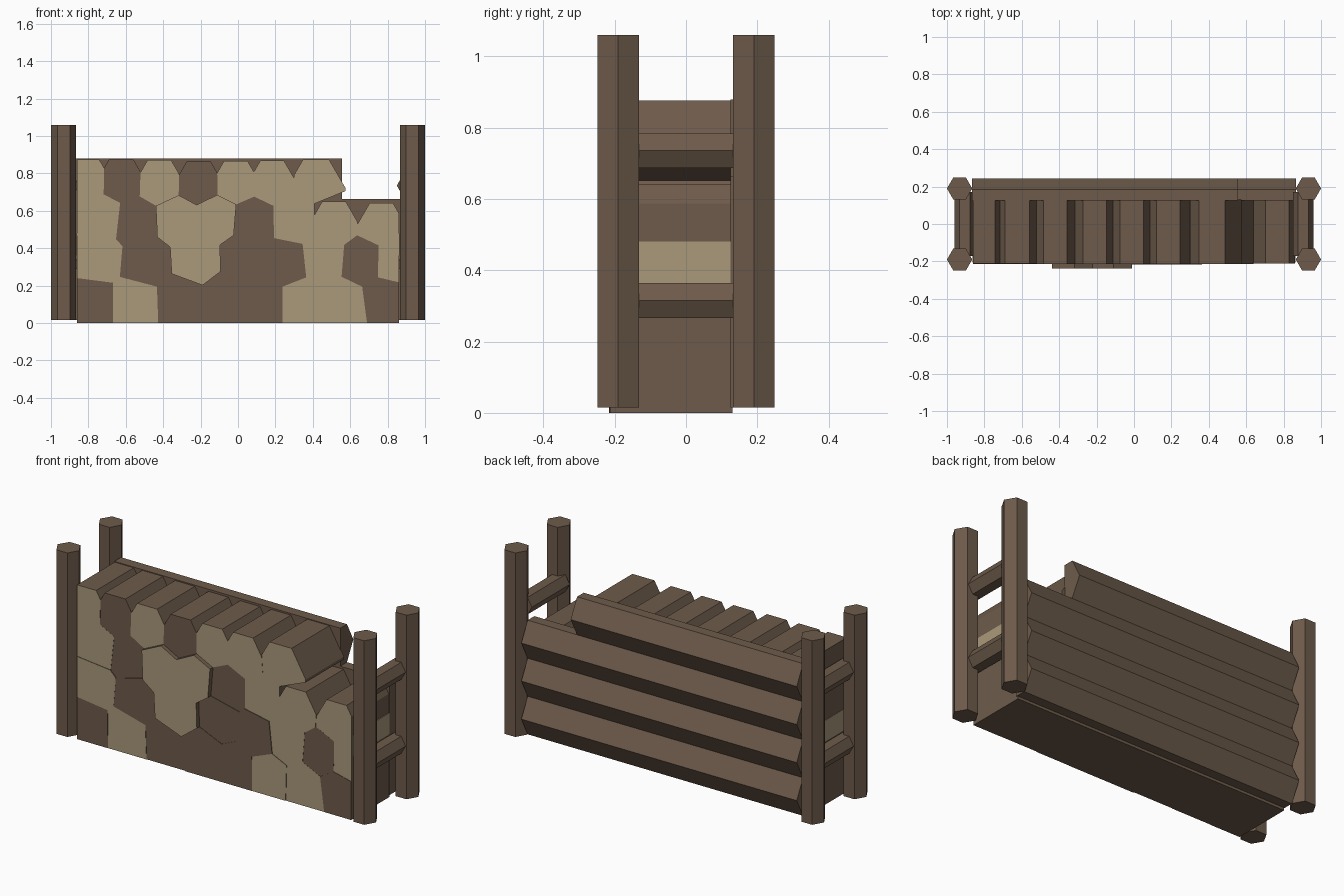
import bpy, bmesh, math, random
from mathutils import Vector

if "Cube" in bpy.data.objects:
    bpy.data.objects.remove(bpy.data.objects["Cube"])

random.seed(4)


def material(name, rgb):
    m = bpy.data.materials.new(name)
    m.diffuse_color = (*rgb, 1)
    m.use_nodes = True
    m.node_tree.nodes["Principled BSDF"].inputs["Base Color"].default_value = m.diffuse_color
    return m


BARK = material("brown bark", (0.155, 0.105, 0.07))
CUT = material("pale cut wood", (0.40, 0.32, 0.195))


def prism(name, profile, axis, lo, hi, mats=(BARK,)):
    """Extrude a closed 2D profile along one axis; the other two axes keep their order."""
    def place(p, t):
        c = list(p)
        c.insert(axis, t)
        return Vector(c)
    bm = bmesh.new()
    a = [bm.verts.new(place(p, lo)) for p in profile]
    b = [bm.verts.new(place(p, hi)) for p in profile]
    bm.faces.new(a)
    bm.faces.new(b)
    n = len(profile)
    for i in range(n):
        j = (i + 1) % n
        bm.faces.new((a[i], a[j], b[j], b[i]))
    bmesh.ops.recalc_face_normals(bm, faces=bm.faces)
    if len(mats) > 1:                       # pale front end
        for f in bm.faces:
            f.material_index = int(f.normal.y < -0.9)
    me = bpy.data.meshes.new(name)
    bm.to_mesh(me)
    bm.free()
    for m in mats:
        me.materials.append(m)
    ob = bpy.data.objects.new(name, me)
    bpy.context.collection.objects.link(ob)
    return ob


def hexagon(cx, cy, r):
    return [(cx + r * math.cos(math.radians(60 * k)),
             cy + r * math.sin(math.radians(60 * k))) for k in range(6)]


def clip(poly, n, d):
    """Keep the part of a convex polygon where p.n <= d."""
    out = []
    for i, p in enumerate(poly):
        q = poly[(i + 1) % len(poly)]
        sp, sq = p.dot(n) - d, q.dot(n) - d
        if sp <= 0:
            out.append(p)
        if sp * sq < 0:
            out.append(p.lerp(q, sp / (sp - sq)))
    return out


# corner posts and end rails
for sx in (-1, 1):
    side = "left" if sx < 0 else "right"
    for sy in (-1, 1):
        end = "front" if sy < 0 else "back"
        prism(f"{end}_{side}_post", hexagon(sx * 0.9325, sy * 0.19, 0.0675), 2, 0.015, 1.06)
    for z in (0.315, 0.735):
        prism(f"{side}_rail", hexagon(sx * 0.905, z, 0.056), 1, -0.17, 0.17)
    # pale split face on the end of the stack
    x = sx * 0.861
    prism(f"{side}_split_face", [(x - .003, .36), (x + .003, .36), (x + .003, .48), (x - .003, .48)],
          1, -0.205, 0.13, (CUT,))

# long back logs, the top one shorter
for z in (0.123, 0.339, 0.555, 0.771):
    h = 0.108
    prism("back_log", [(0.125, z - h), (0.185, z - h), (0.242, z), (0.185, z + h), (0.125, z + h)],
          0, -0.865, 0.555 if z > 0.7 else 0.865)

# firewood rows: height, log centres, and which logs show pale ends
rows = [
    (0.12, (-.78, -.55, -.30, -.07, .13, .34, .57, .79), "01000110"),
    (0.34, (-.76, -.50, -.22, .03, .25, .45, .67, .83), "10100101"),
    (0.55, (-.74, -.55, -.33, -.12, .08, .30, .52, .76), "10110111"),
    (0.77, (-.80, -.62, -.42, -.22, -.01, .18, .42), "1010111"),
]
logs = []
for r, (z, xs, pale) in enumerate(rows):
    for x, c in zip(xs, pale):
        p = Vector((x + random.uniform(-.01, .01), z + random.uniform(-.018, .018)))
        logs.append((r, p, c == "1"))

for r, p, pale in logs:
    right = 0.575 if r == 3 else 0.86
    poly = [Vector(c) for c in ((-.862, 0), (right, 0), (right, .875), (-.862, .875))]
    # each log fits against its neighbours
    for _, q, _ in logs:
        if q is not p:
            n = q - p
            poly = clip(poly, n, n.dot((p + q) / 2))
    # exposed logs keep their hexagonal upper edges
    if r == 3 or (r == 2 and p.x > 0.45):
        for a in (30, 90, 150):
            n = Vector((math.cos(math.radians(a)), math.sin(math.radians(a))))
            poly = clip(poly, n, n.dot(p) + 0.108)
    front = -0.213 + random.uniform(-.003, .003)
    if pale and r in (1, 2) and -0.4 < p.x < 0:
        front = -0.238
    prism("firewood_log", [tuple(v) for v in poly], 1, front, 0.13,
          (BARK, CUT) if pale else (BARK,))
